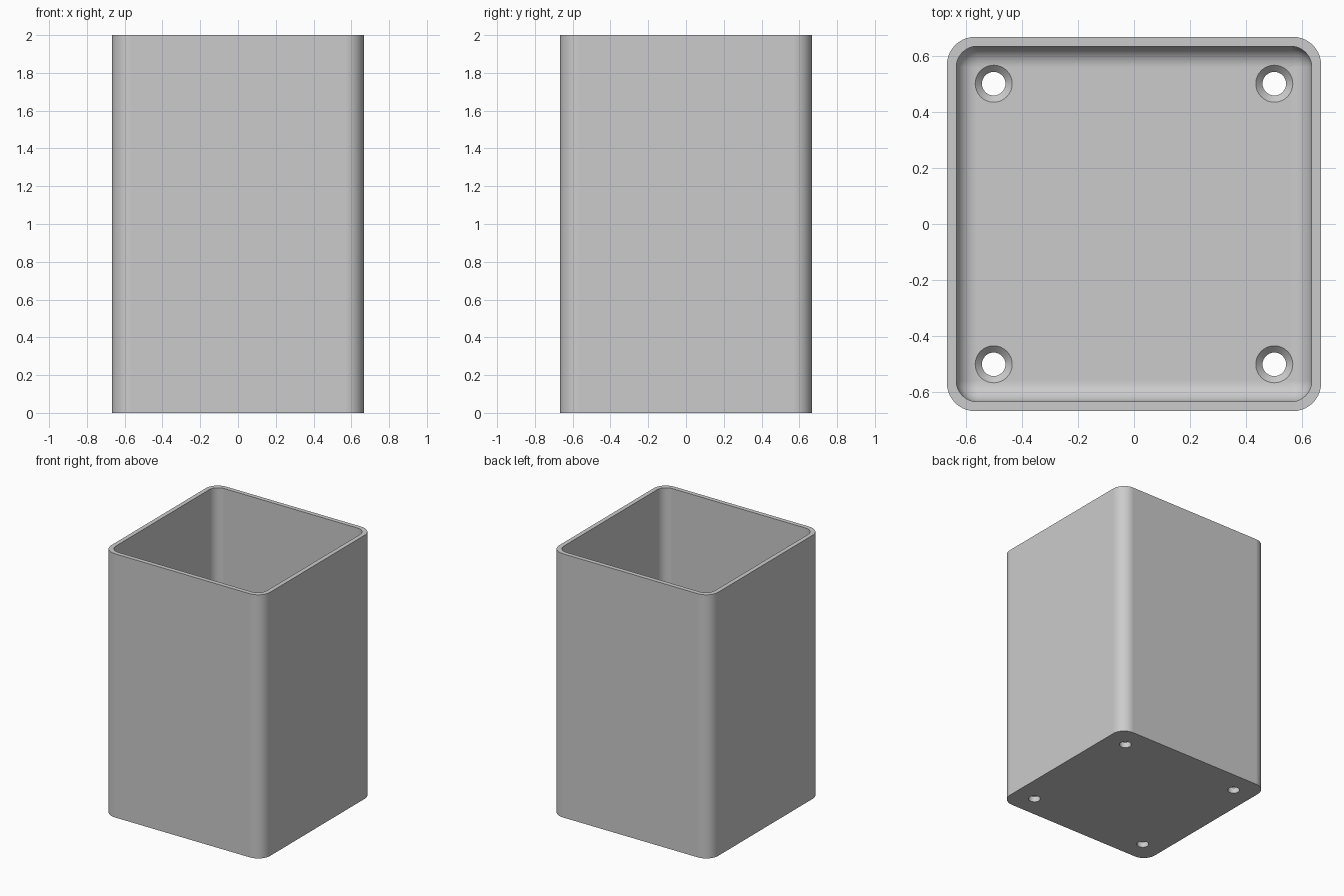
import bpy, bmesh, math

if "Cube" in bpy.data.objects:
    bpy.data.objects.remove(bpy.data.objects["Cube"])

HALF, HEIGHT, WALL = 0.6667, 2.0, 0.0333
OUTER_R, INNER_R = 0.1, 0.075
FLOOR, FILLET = 0.067, 0.075
SEG = 10

grey = bpy.data.materials.new("plain_grey")
grey.diffuse_color = (0.6, 0.6, 0.6, 1)
grey.use_nodes = True
grey.node_tree.nodes["Principled BSDF"].inputs["Base Color"].default_value = grey.diffuse_color


def rounded_ring(bm, half, radius, z):
    """Ring of vertices around a square with rounded corners."""
    ring = []
    for corner in range(4):
        mid = math.radians(45 + 90 * corner)
        cx = math.copysign(half - radius, math.cos(mid))
        cy = math.copysign(half - radius, math.sin(mid))
        for i in range(SEG + 1):
            a = math.radians(90 * corner + 90 * i / SEG)
            ring.append(bm.verts.new((cx + radius * math.cos(a), cy + radius * math.sin(a), z)))
    return ring


def circle_ring(bm, radius, z, count=32):
    return [bm.verts.new((radius * math.cos(2 * math.pi * i / count),
                          radius * math.sin(2 * math.pi * i / count), z)) for i in range(count)]


def loft(name, bm, rings):
    """Join the rings into a closed solid."""
    n = len(rings[0])
    for a, b in zip(rings, rings[1:]):
        for i in range(n):
            j = (i + 1) % n
            bm.faces.new((a[i], a[j], b[j], b[i]))
    bm.faces.new(rings[0][::-1])
    bm.faces.new(rings[-1])
    bmesh.ops.recalc_face_normals(bm, faces=bm.faces)
    mesh = bpy.data.meshes.new(name)
    bm.to_mesh(mesh)
    bm.free()
    obj = bpy.data.objects.new(name, mesh)
    bpy.context.collection.objects.link(obj)
    mesh.materials.append(grey)
    return obj


# Square cup: outer wall, rim, inner wall, then a filleted floor
bm = bmesh.new()
inner = HALF - WALL
rings = [rounded_ring(bm, HALF, OUTER_R, 0), rounded_ring(bm, HALF, OUTER_R, HEIGHT),
         rounded_ring(bm, inner, INNER_R, HEIGHT)]
for k in range(SEG + 1):
    a = math.pi / 2 * k / SEG
    inset = FILLET * (1 - math.cos(a))
    rings.append(rounded_ring(bm, inner - inset, max(INNER_R - inset, 0.002),
                              FLOOR + FILLET * (1 - math.sin(a))))
cup = loft("square_cup", bm, rings)

# Countersunk screw holes in the floor
cutters = []
for sx in (-1, 1):
    for sy in (-1, 1):
        bm = bmesh.new()
        profile = [(0.042, -0.1), (0.042, FLOOR - 0.024), (0.066, FLOOR), (0.066, FLOOR + 0.1)]
        cutter = loft("screw_hole_cutter", bm, [circle_ring(bm, r, z) for r, z in profile])
        cutter.location = (0.5 * sx, 0.5 * sy, 0)
        cutter.hide_render = True
        cutters.append(cutter)
        mod = cup.modifiers.new("screw_hole", 'BOOLEAN')
        mod.operation = 'DIFFERENCE'
        mod.solver = 'EXACT'
        mod.object = cutter

bpy.context.view_layer.objects.active = cup
cup.select_set(True)
for mod in list(cup.modifiers):
    bpy.ops.object.modifier_apply(modifier=mod.name)
for cutter in cutters:
    bpy.data.objects.remove(cutter)

# Smooth rounded corners, crisp rim and hole edges
bpy.ops.object.shade_smooth_by_angle(angle=math.radians(30))
weighted = cup.modifiers.new("flat_walls", 'WEIGHTED_NORMAL')
weighted.keep_sharp = True
